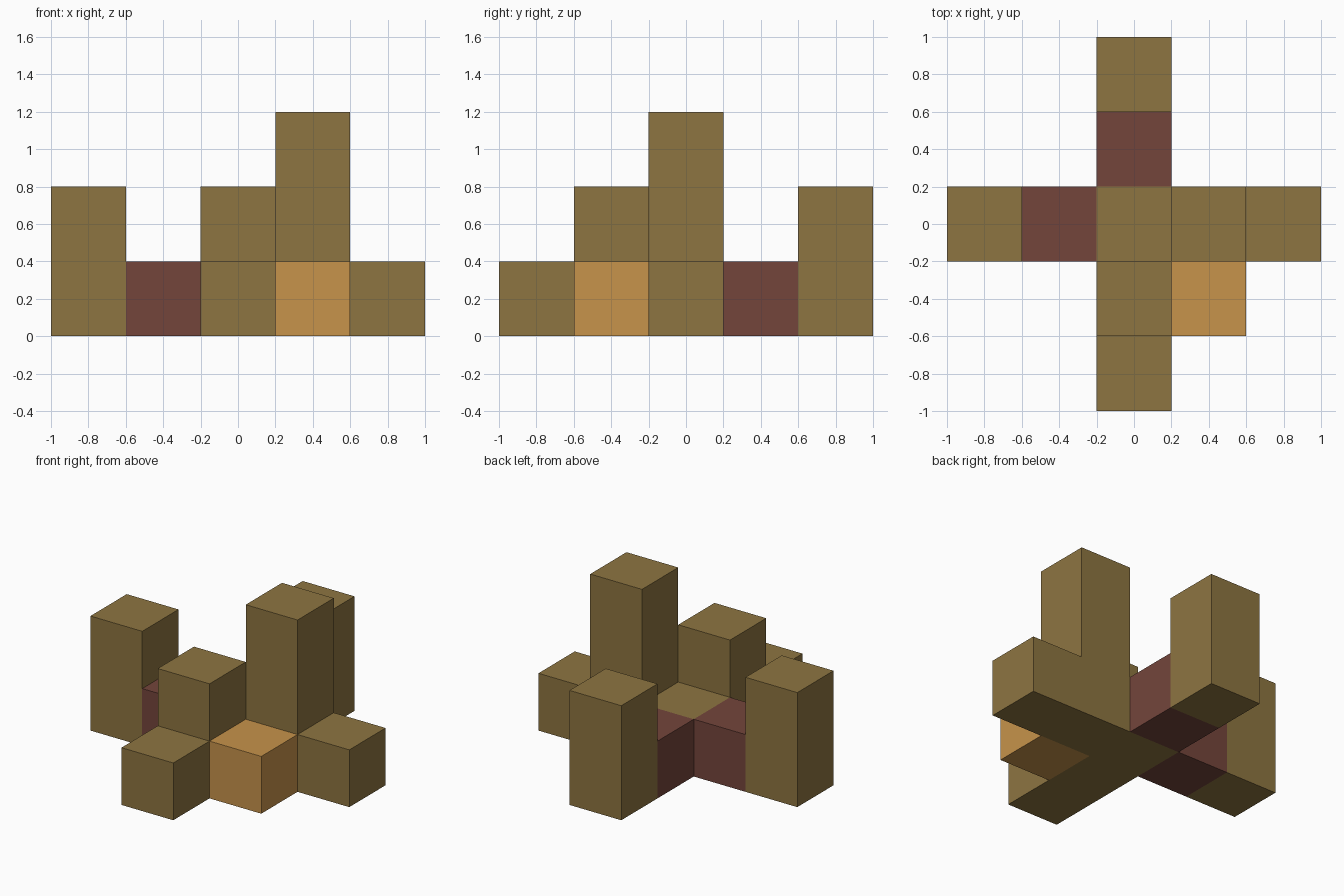
import bpy, bmesh
from mathutils import Vector

if "Cube" in bpy.data.objects:
    bpy.data.objects.remove(bpy.data.objects["Cube"])

S = 0.4  # edge length of one block


def material(name, rgb):
    m = bpy.data.materials.new(name)
    m.diffuse_color = (*rgb, 1.0)
    m.use_nodes = True
    m.node_tree.nodes["Principled BSDF"].inputs["Base Color"].default_value = m.diffuse_color
    return m


olive = material("olive brown", (0.270, 0.178, 0.053))
maroon = material("dark maroon", (0.174, 0.060, 0.044))
orange = material("light orange", (0.571, 0.292, 0.070))

# Each part: name, material, columns as (grid x, grid y, height in blocks)
parts = [
    ("centre_block", olive, [(0, 0, 1)]),
    ("right_arm", olive, [(1, 0, 3), (2, 0, 1)]),
    ("front_arm", olive, [(0, -1, 2), (0, -2, 1)]),
    ("left_tower", olive, [(-2, 0, 2)]),
    ("back_tower", olive, [(0, 2, 2)]),
    ("left_link", maroon, [(-1, 0, 1)]),
    ("back_link", maroon, [(0, 1, 1)]),
    ("corner_block", orange, [(1, -1, 1)]),
]


def cells(columns):
    return {(x, y, z) for x, y, h in columns for z in range(h)}


filled = set().union(*(cells(cols) for _, _, cols in parts))

for name, mat, cols in parts:
    bm = bmesh.new()
    for c in sorted(cells(cols)):
        # One cube per block, keeping only faces not covered by a neighbour
        centre = Vector((c[0] * S, c[1] * S, (c[2] + 0.5) * S))
        cube = bmesh.ops.create_cube(bm, size=S)["verts"]
        bmesh.ops.translate(bm, verts=cube, vec=centre)
        faces = {f for v in cube for f in v.link_faces}
        hidden = []
        for f in faces:
            f.normal_update()
            step = f.normal
            if tuple(c[i] + round(step[i]) for i in range(3)) in filled:
                hidden.append(f)
        bmesh.ops.delete(bm, geom=hidden, context='FACES')
    # Join the blocks of a part into clean flat faces
    bmesh.ops.remove_doubles(bm, verts=bm.verts, dist=0.001)
    bmesh.ops.dissolve_limit(bm, angle_limit=0.01, verts=bm.verts, edges=bm.edges)
    mesh = bpy.data.meshes.new(name)
    bm.to_mesh(mesh)
    bm.free()
    mesh.materials.append(mat)
    bpy.context.collection.objects.link(bpy.data.objects.new(name, mesh))
